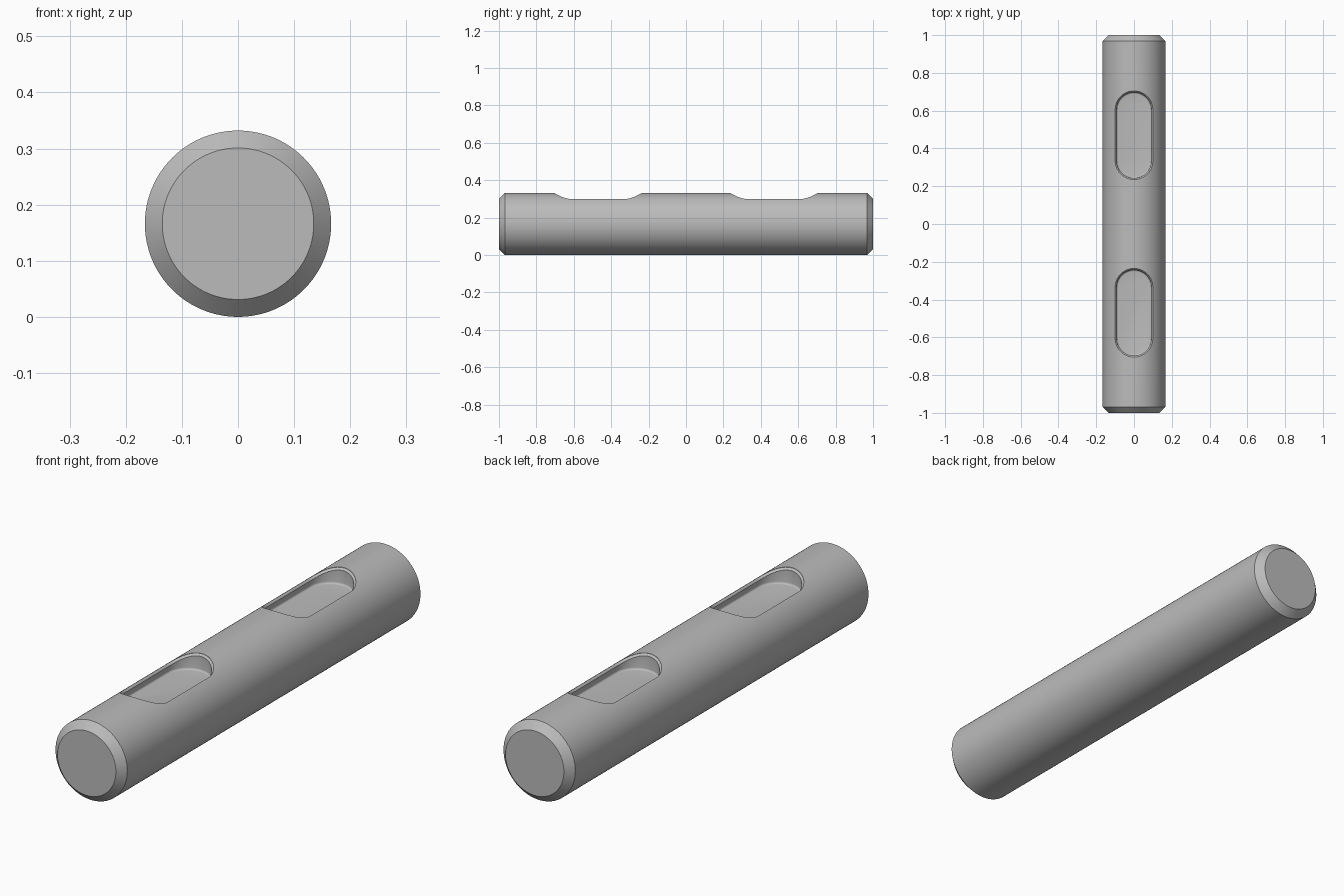
import bpy, bmesh, math

if "Cube" in bpy.data.objects:
    bpy.data.objects.remove(bpy.data.objects["Cube"])

R, CZ = 0.166, 0.166        # shaft radius and axis height
CHAMFER = 0.031
SEG = 128

steel = bpy.data.materials.new("grey steel")
steel.diffuse_color = (0.5, 0.5, 0.5, 1)
steel.use_nodes = True
steel.node_tree.nodes["Principled BSDF"].inputs["Base Color"].default_value = steel.diffuse_color


def loft(name, rings):
    """Closed solid from a stack of equal-length point rings."""
    bm = bmesh.new()
    loops = [[bm.verts.new(p) for p in ring] for ring in rings]
    n = len(loops[0])
    for a, b in zip(loops, loops[1:]):
        for i in range(n):
            j = (i + 1) % n
            bm.faces.new((a[i], a[j], b[j], b[i]))
    bm.faces.new(loops[0][::-1])
    bm.faces.new(loops[-1])
    bmesh.ops.recalc_face_normals(bm, faces=bm.faces)
    me = bpy.data.meshes.new(name)
    bm.to_mesh(me)
    bm.free()
    me.materials.append(steel)
    ob = bpy.data.objects.new(name, me)
    bpy.context.collection.objects.link(ob)
    return ob


def circle(y, r):
    return [(r * math.cos(2 * math.pi * i / SEG), y,
             CZ + r * math.sin(2 * math.pi * i / SEG)) for i in range(SEG)]


def stadium(yc, half_w, half_straight=0.135, steps=20, side=8):
    """Rounded slot outline, lengthwise along y."""
    pts = []
    for s, start in ((1, 0), (-1, math.pi)):
        for i in range(steps + 1):
            a = start + math.pi * i / steps
            pts.append((half_w * math.cos(a),
                        yc + s * half_straight + half_w * math.sin(a)))
        for i in range(1, side):      # straight run to the other end
            pts.append((-s * half_w, yc + s * half_straight * (1 - 2 * i / side)))
    return pts


# shaft with chamfered ends
shaft = loft("shaft", [circle(-1, R - CHAMFER), circle(-1 + CHAMFER, R),
                       circle(1 - CHAMFER, R), circle(1, R - CHAMFER)])

# two keyways: rounded floor edge, straight wall, thin chamfer along the curved rim
OUT, INN, FLOOR, FILLET = 0.1, 0.092, 0.262, 0.008
for label, yc in (("front", -0.47), ("back", 0.47)):
    rings = []
    for k in range(5):
        a = math.pi / 2 * k / 4
        w = INN - FILLET * (1 - math.sin(a))
        z = FLOOR + FILLET * (1 - math.cos(a))
        rings.append([(x, y, z) for x, y in stadium(yc, w)])
    outer = stadium(yc, OUT)
    rim = [CZ + math.sqrt(R * R - x * x) for x, y in outer]
    rings.append([(x, y, z - 0.009) for (x, y), z in zip(stadium(yc, INN), rim)])
    rings.append([(x, y, z - 0.001) for (x, y), z in zip(outer, rim)])
    rings.append([(x, y, 0.42) for x, y in outer])
    cutter = loft(label + "_keyway_cutter", rings)
    cutter.hide_render = True
    cutter.hide_set(True)
    mod = shaft.modifiers.new(label + " keyway", 'BOOLEAN')
    mod.operation, mod.solver, mod.object = 'DIFFERENCE', 'EXACT', cutter

# apply the cuts and smooth the round surfaces
bpy.context.view_layer.objects.active = shaft
shaft.select_set(True)
for mod in list(shaft.modifiers):
    bpy.ops.object.modifier_apply(modifier=mod.name)
for ob in list(bpy.data.objects):
    if ob != shaft:
        bpy.data.objects.remove(ob)
bpy.ops.object.shade_smooth_by_angle(angle=math.radians(30))
